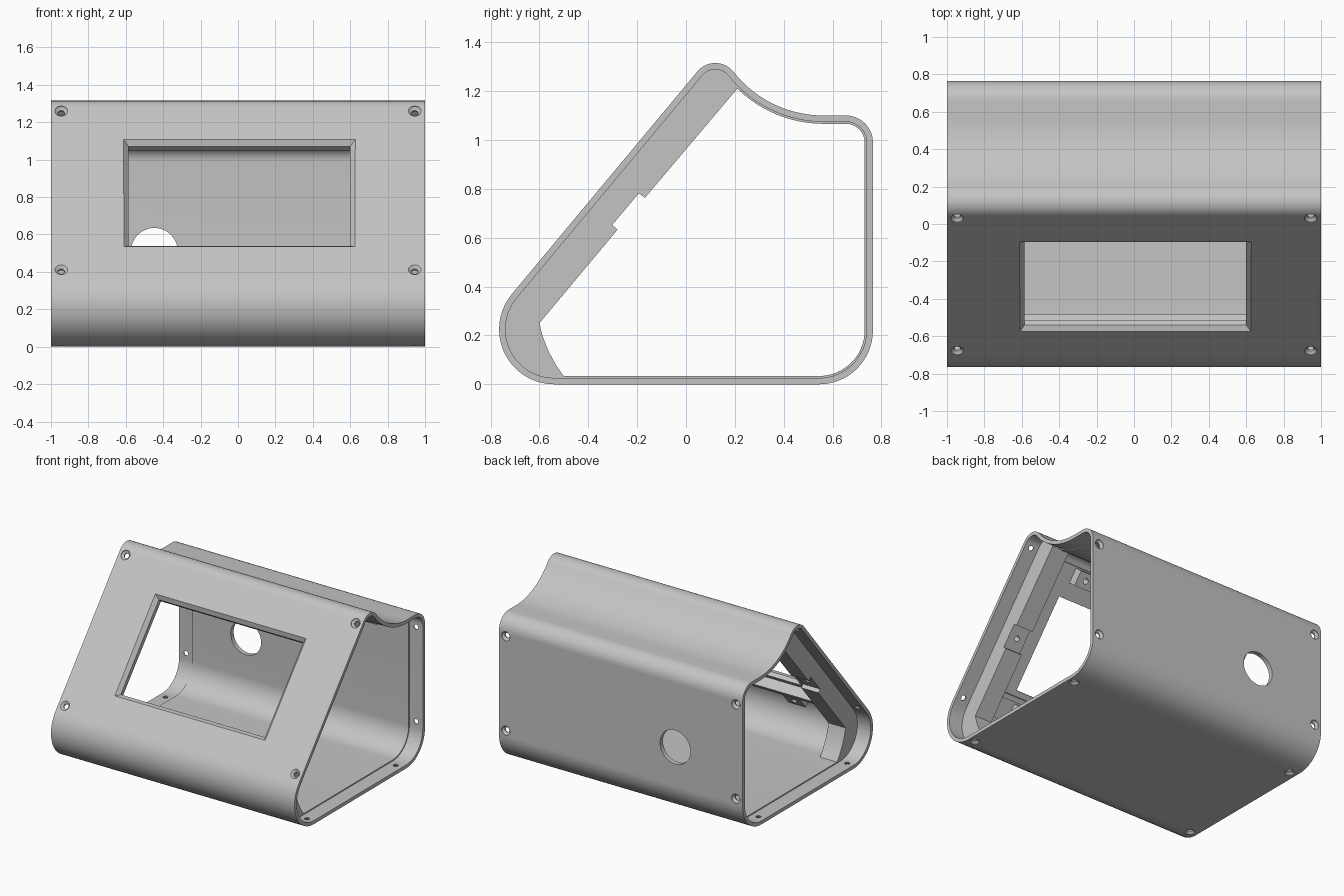
import bpy, bmesh, math
from mathutils import Vector

cube = bpy.data.objects.get("Cube")
if cube:
    bpy.data.objects.remove(cube, do_unlink=True)

grey = bpy.data.materials.new("plain grey")
grey.use_nodes = True
grey.diffuse_color = (0.55, 0.55, 0.55, 1)
grey.node_tree.nodes["Principled BSDF"].inputs["Base Color"].default_value = grey.diffuse_color

# Sloped face frame: origin at its top edge, then along, inward and sideways
SLOPE = math.radians(50)
ORIGIN = Vector((0, 0.047, 1.281))
ALONG = Vector((0, math.cos(SLOPE), math.sin(SLOPE)))
INWARD = Vector((0, math.sin(SLOPE), -math.cos(SLOPE)))
LIP_X, RIB_X = 0.89, 0.75


def on_slope(x, s, depth):
    return ORIGIN + Vector((x, 0, 0)) + ALONG * s + INWARD * depth


def arc(cy, cz, r, a0, a1, n):
    angles = [math.radians(a0 + (a1 - a0) * i / n) for i in range(n + 1)]
    return [(cy + r * math.cos(a), cz + r * math.sin(a)) for a in angles]


def front_bend(d):
    return arc(-0.54, 0.225, 0.225 - d, 270, 140, 20)


def peak(d):
    return arc(0.12, 1.22, 0.095 - d, 140, 38.5, 14)


def outline(d):
    """Side profile, moved inward by d."""
    return (front_bend(d) + peak(d)
            + arc(0.563, 1.57, 0.47 + d, 218.5, 270, 14)[1:]
            + arc(0.655, 0.99, 0.11 - d, 90, 0, 12)
            + arc(0.545, 0.22, 0.22 - d, 0, -90, 16))


def add_object(name, bm):
    bmesh.ops.recalc_face_normals(bm, faces=bm.faces[:])
    mesh = bpy.data.meshes.new(name)
    bm.to_mesh(mesh)
    bm.free()
    mesh.materials.append(grey)
    obj = bpy.data.objects.new(name, mesh)
    bpy.context.collection.objects.link(obj)
    return obj


def loft(bm, rings, closed=False):
    """Bridge rings of points; cap the two ends unless closed."""
    loops = [[bm.verts.new(p) for p in ring] for ring in rings]
    n = len(loops[0])
    pairs = list(zip(loops, loops[1:]))
    if closed:
        pairs.append((loops[-1], loops[0]))
    for a, b in pairs:
        for i in range(n):
            j = (i + 1) % n
            bm.faces.new((a[i], a[j], b[j], b[i]))
    if not closed:
        bm.faces.new(loops[0][::-1])
        bm.faces.new(loops[-1])


def slope_box(bm, x0, x1, s0, s1, d0, d1):
    loft(bm, [[on_slope(x, s, d) for x, s in ((x0, s0), (x1, s0), (x1, s1), (x0, s1))]
              for d in (d0, d1)])


def round_cut(bm, centre, axis, steps, sides=32):
    """Turned cutter given as (depth, radius) steps along an axis."""
    u = Vector((1, 0, 0))
    v = axis.cross(u)
    turns = [2 * math.pi * i / sides for i in range(sides)]
    loft(bm, [[centre + axis * d + (u * math.cos(t) + v * math.sin(t)) * r for t in turns]
              for d, r in steps])


def cut(obj, cutter):
    mod = obj.modifiers.new("cut", 'BOOLEAN')
    mod.operation = 'DIFFERENCE'
    mod.solver = 'EXACT'
    mod.object = cutter
    bpy.ops.object.select_all(action='DESELECT')
    bpy.context.view_layer.objects.active = obj
    obj.select_set(True)
    bpy.ops.object.modifier_apply(modifier=mod.name)


def finish(obj):
    bpy.ops.object.select_all(action='DESELECT')
    bpy.context.view_layer.objects.active = obj
    obj.select_set(True)
    bpy.ops.object.shade_smooth_by_angle(angle=math.radians(25))


# Shell: open-ended sleeve with a thinner lip at both ends
bm = bmesh.new()
sections = [(-1, 0), (1, 0), (1, 0.026), (LIP_X, 0.026), (LIP_X, 0.034),
            (-LIP_X, 0.034), (-LIP_X, 0.026), (-1, 0.026)]
loft(bm, [[(x, y, z) for y, z in outline(d)] for x, d in sections], closed=True)
shell = add_object("shell", bm)

# Backing plate behind the sloped face
bm = bmesh.new()
slope_box(bm, -RIB_X - 0.01, RIB_X + 0.01, -1.17, -0.02, 0.02, 0.06)
plate = add_object("backing_plate", bm)

# Cutter: window with a bevelled rim
bm = bmesh.new()
rings = []
for depth, grow in ((-0.02, 0.048), (0.028, 0), (0.2, 0)):
    x0, x1, s0, s1 = -0.585 - grow, 0.6 + grow, -0.946 - grow, -0.251 + grow
    rings.append([on_slope(x, s, depth) for x, s in ((x0, s0), (x1, s0), (x1, s1), (x0, s1))])
loft(bm, rings)
window_cutter = add_object("window_cutter", bm)

# Cutter: countersunk screw holes along both ends, and the cable hole
bm = bmesh.new()
back, up = Vector((0, -1, 0)), Vector((0, 0, 1))
screws = [(on_slope(0, -0.027, 0), INWARD), (on_slope(0, -1.132, 0), INWARD),
          (Vector((0, 0.765, 0.96)), back), (Vector((0, 0.765, 0.26)), back),
          (Vector((0, 0.5, 0)), up), (Vector((0, -0.54, 0)), up)]
for side in (-1, 1):
    for point, axis in screws:
        centre = point + Vector((side * 0.945, 0, 0))
        round_cut(bm, centre, axis, [(-0.01, 0.036), (0.004, 0.034), (0.018, 0.018), (0.06, 0.018)], 24)
round_cut(bm, Vector((-0.447, 0.765, 0.51)), back, [(-0.05, 0.125), (0.1, 0.125)], 48)
hole_cutter = add_object("hole_cutter", bm)

for part in (shell, plate):
    cut(part, window_cutter)
cut(shell, hole_cutter)

# End ribs with a mounting notch halfway up
inner_edge = [(-0.49, 0.02), (-0.53, 0.075), (-0.565, 0.14), (-0.588, 0.2), (-0.6, 0.25),
              (-0.28, 0.633), (-0.302, 0.652), (-0.193, 0.782), (-0.168, 0.763), (0.21, 1.21)]
rib_profile = inner_edge + peak(0.02)[::-1] + front_bend(0.02)[::-1]
ribs = []
for side, name in ((1, "left_rib"), (-1, "right_rib")):
    bm = bmesh.new()
    loft(bm, [[(side * x, y, z) for y, z in rib_profile] for x in (RIB_X, LIP_X)])
    ribs.append(add_object(name, bm))

# Mounting blocks and a ledge under the window
bm = bmesh.new()
for x in (-0.5, 0.5):
    for s in (-0.085, -1.09):
        slope_box(bm, x - 0.07, x + 0.07, s - 0.055, s + 0.055, 0.05, 0.13)
blocks = add_object("mounting_blocks", bm)
bm = bmesh.new()
slope_box(bm, -RIB_X - 0.01, RIB_X + 0.01, -1.02, -0.985, 0.05, 0.135)
ledge = add_object("window_ledge", bm)

# Cutter: pilot holes in the blocks and rib notches
bm = bmesh.new()
spots = [(x, s) for x in (-0.5, 0.5) for s in (-0.085, -1.09)] + [(-0.82, -0.62), (0.82, -0.62)]
for x, s in spots:
    round_cut(bm, on_slope(x, s, 0.07), INWARD, [(0, 0.02), (0.12, 0.02)], 20)
pilot_cutter = add_object("pilot_cutter", bm)
for part in ribs + [blocks]:
    cut(part, pilot_cutter)

for cutter in (window_cutter, hole_cutter, pilot_cutter):
    bpy.data.objects.remove(cutter, do_unlink=True)
for part in [shell, plate, blocks, ledge] + ribs:
    finish(part)
